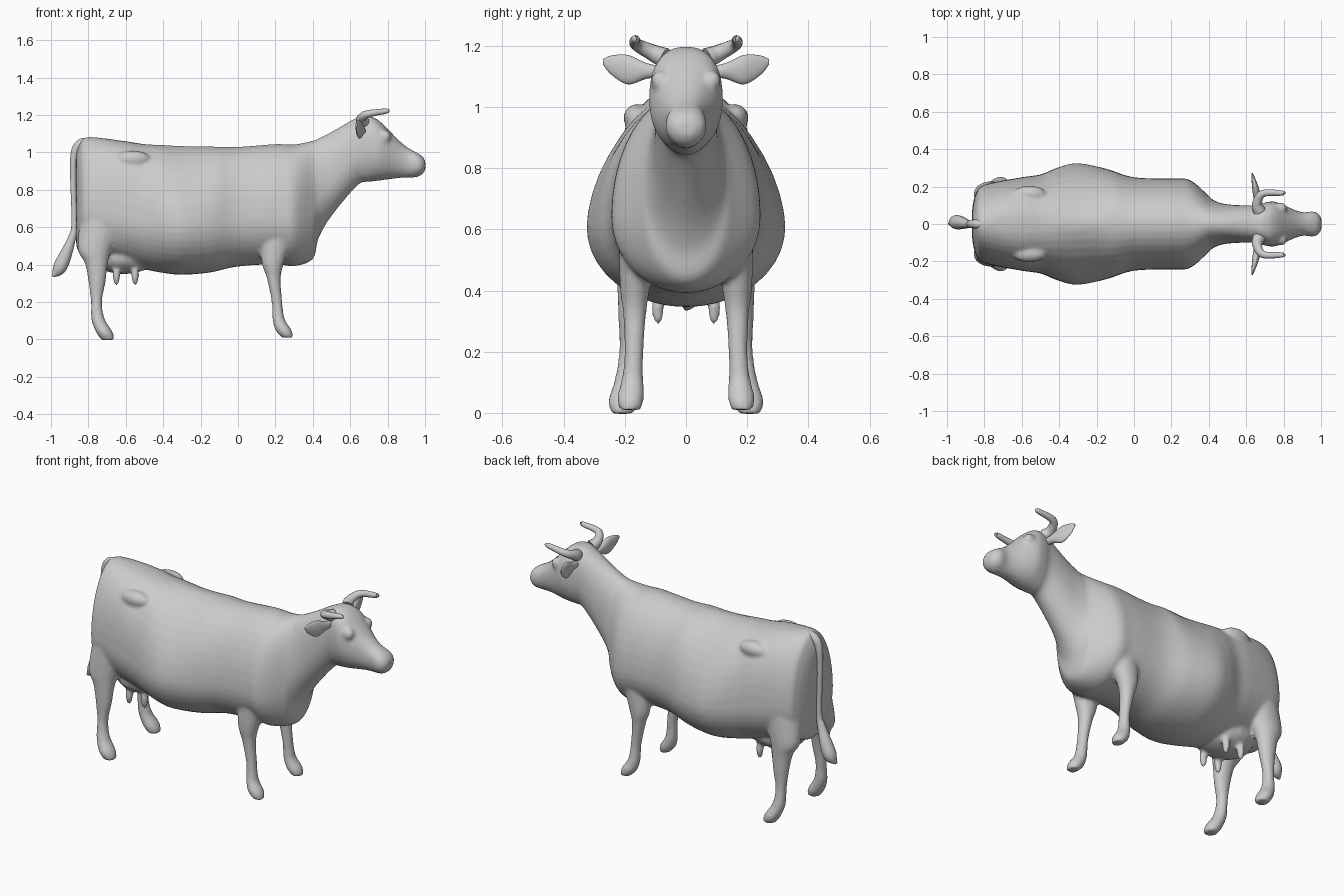
import bpy, bmesh
from math import cos, sin, pi, radians
from mathutils import Matrix


def spline(rows, sub=6):
    """Catmull-Rom interpolation of section parameters."""
    out = []
    for i in range(len(rows) - 1):
        p0, p1, p2 = rows[max(i - 1, 0)], rows[i], rows[i + 1]
        p3 = rows[min(i + 2, len(rows) - 1)]
        for k in range(sub):
            t = k / sub
            out.append([0.5 * (2 * b + (c - a) * t + (2 * a - 5 * b + 4 * c - d) * t * t
                        + (3 * b - a - 3 * c + d) * t ** 3)
                        for a, b, c, d in zip(p0, p1, p2, p3)])
    return out + [list(rows[-1])]


def loft(bm, rows, ring, n=32):
    loops = [[bm.verts.new(ring(r, 2 * pi * k / n)) for k in range(n)] for r in spline(rows)]
    for a, b in zip(loops, loops[1:]):
        for k in range(n):
            bm.faces.new((a[k], a[(k + 1) % n], b[(k + 1) % n], b[k]))
    bm.faces.new(loops[0][::-1])
    bm.faces.new(loops[-1])


def power(v, n):
    return (1 if v >= 0 else -1) * abs(v) ** (2 / n)


def body_ring(r, a):
    """Egg section: low belly, boxy hips, boxy head."""
    x, top, bot, hw = r
    head = min(max((x - 0.4) / 0.3, 0), 1)
    zw = bot + (top - bot) * (0.38 + 0.14 * head)
    n = 2 + 0.6 * head
    if x < -0.1:
        n += 0.3 * cos(9 * (x + 0.62))
    if x > 0.78:
        n = 2.3
    if sin(a) < 0:
        return (x, hw * cos(a), zw + (zw - bot) * sin(a))
    return (x, hw * power(cos(a), n), zw + (top - zw) * power(sin(a), n))


def ellipsoid(bm, c, s):
    bmesh.ops.create_uvsphere(bm, u_segments=20, v_segments=14, radius=1,
                              matrix=Matrix.Translation(c) @ Matrix.Diagonal((*s, 1)))


def finish(name, bm):
    bmesh.ops.recalc_face_normals(bm, faces=bm.faces)
    me = bpy.data.meshes.new(name)
    bm.to_mesh(me)
    bm.free()
    for p in me.polygons:
        p.use_smooth = True
    ob = bpy.data.objects.new(name, me)
    bpy.context.collection.objects.link(ob)
    return ob


def tube(name, pts):
    cu = bpy.data.curves.new(name, 'CURVE')
    cu.dimensions = '3D'
    cu.bevel_depth, cu.bevel_resolution, cu.use_fill_caps = 1, 5, True
    sp = cu.splines.new('POLY')
    rows = spline(pts)
    sp.points.add(len(rows) - 1)
    for p, r in zip(sp.points, rows):
        p.co, p.radius = (*r[:3], 1), max(r[3], 0.002)
    ob = bpy.data.objects.new(name, cu)
    bpy.context.collection.objects.link(ob)
    bpy.ops.object.select_all(action='DESELECT')
    ob.select_set(True)
    bpy.context.view_layer.objects.active = ob
    bpy.ops.object.convert(target='MESH')
    bpy.ops.object.shade_smooth_by_angle(angle=radians(50))


# Trunk, neck and head: x, top, bottom, half width
bm = bmesh.new()
loft(bm, [(-0.865, 0.99, 0.50, 0.09), (-0.845, 1.05, 0.46, 0.165), (-0.80, 1.083, 0.44, 0.21),
          (-0.60, 1.06, 0.40, 0.25), (-0.50, 1.045, 0.375, 0.265), (-0.40, 1.04, 0.356, 0.305),
          (-0.30, 1.035, 0.346, 0.325), (-0.15, 1.032, 0.358, 0.296), (0, 1.03, 0.39, 0.25),
          (0.20, 1.045, 0.402, 0.243), (0.30, 1.043, 0.392, 0.235), (0.40, 1.063, 0.43, 0.15),
          (0.43, 1.075, 0.54, 0.125), (0.50, 1.11, 0.66, 0.105), (0.64, 1.188, 0.825, 0.10),
          (0.70, 1.195, 0.842, 0.115), (0.76, 1.165, 0.85, 0.118), (0.86, 1.065, 0.863, 0.075),
          (0.91, 1.025, 0.864, 0.062), (0.955, 1.0, 0.868, 0.068), (0.985, 0.98, 0.882, 0.056),
          (1.002, 0.955, 0.908, 0.03)], body_ring, 40)

# Legs: z, back x, front x, y centre, y radius
front_leg = [(0.60, 0.12, 0.31, 0.16, 0.06), (0.42, 0.125, 0.25, 0.167, 0.05),
             (0.33, 0.153, 0.229, 0.168, 0.039), (0.20, 0.18, 0.237, 0.17, 0.031),
             (0.11, 0.184, 0.25, 0.175, 0.036), (0.05, 0.2, 0.287, 0.181, 0.044),
             (0.01, 0.235, 0.295, 0.182, 0.036)]
hind_leg = [(0.68, -0.84, -0.59, 0.135, 0.085), (0.49, -0.858, -0.67, 0.16, 0.068),
            (0.41, -0.82, -0.695, 0.175, 0.05), (0.31, -0.80, -0.707, 0.183, 0.038),
            (0.20, -0.787, -0.727, 0.188, 0.031), (0.11, -0.785, -0.712, 0.196, 0.037),
            (0.04, -0.76, -0.67, 0.206, 0.048), (-0.003, -0.73, -0.66, 0.207, 0.036)]
for s in (-1, 1):
    for leg in (front_leg, hind_leg):
        loft(bm, leg, lambda r, a: ((r[1] + r[2]) / 2 + (r[2] - r[1]) / 2 * cos(a),
                                    s * (r[3] + r[4] * sin(a)), r[0]), 20)
    # Teats, brows and hip bones
    for x in (-0.65, -0.55):
        ellipsoid(bm, (x, s * 0.092, 0.345), (0.021, 0.021, 0.058))
    ellipsoid(bm, (0.785, s * 0.085, 1.085), (0.035, 0.03, 0.035))
    ellipsoid(bm, (-0.56, s * 0.16, 0.965), (0.09, 0.045, 0.045))

# Udder
ellipsoid(bm, (-0.61, 0, 0.44), (0.17, 0.145, 0.09))

body = finish("cow_body", bm)
m = body.modifiers.new("fuse", 'REMESH')
m.mode, m.voxel_size, m.use_smooth_shade = 'VOXEL', 0.01, True
m = body.modifiers.new("relax", 'SMOOTH')
m.factor, m.iterations = 0.5, 7

for s, side in ((-1, "right"), (1, "left")):
    # Ears: y, x centre, z centre, thickness, half height
    bm = bmesh.new()
    loft(bm, [(0.08, 0.665, 1.115, 0.018, 0.018), (0.13, 0.66, 1.118, 0.02, 0.026),
              (0.19, 0.65, 1.122, 0.018, 0.048), (0.245, 0.638, 1.137, 0.01, 0.031),
              (0.272, 0.632, 1.148, 0.004, 0.008)],
         lambda r, a: (r[1] + r[3] * cos(a), s * r[0], r[2] + r[4] * sin(a)), 20)
    finish(side + "_ear", bm)
    # Horns
    tube(side + "_horn", [(0.67, s * 0.07, 1.16, 0.034), (0.658, s * 0.11, 1.178, 0.027),
                          (0.69, s * 0.163, 1.205, 0.02), (0.79, s * 0.165, 1.221, 0.014),
                          (0.803, s * 0.162, 1.224, 0.006)])

# Tail with tuft
tube("tail", [(-0.79, 0, 1.055, 0.022), (-0.84, 0, 1.05, 0.024), (-0.873, 0, 1.0, 0.021),
              (-0.882, 0, 0.88, 0.016), (-0.876, 0, 0.62, 0.015), (-0.892, 0, 0.53, 0.023),
              (-0.95, 0.01, 0.39, 0.038), (-0.99, 0, 0.338, 0.006)])
